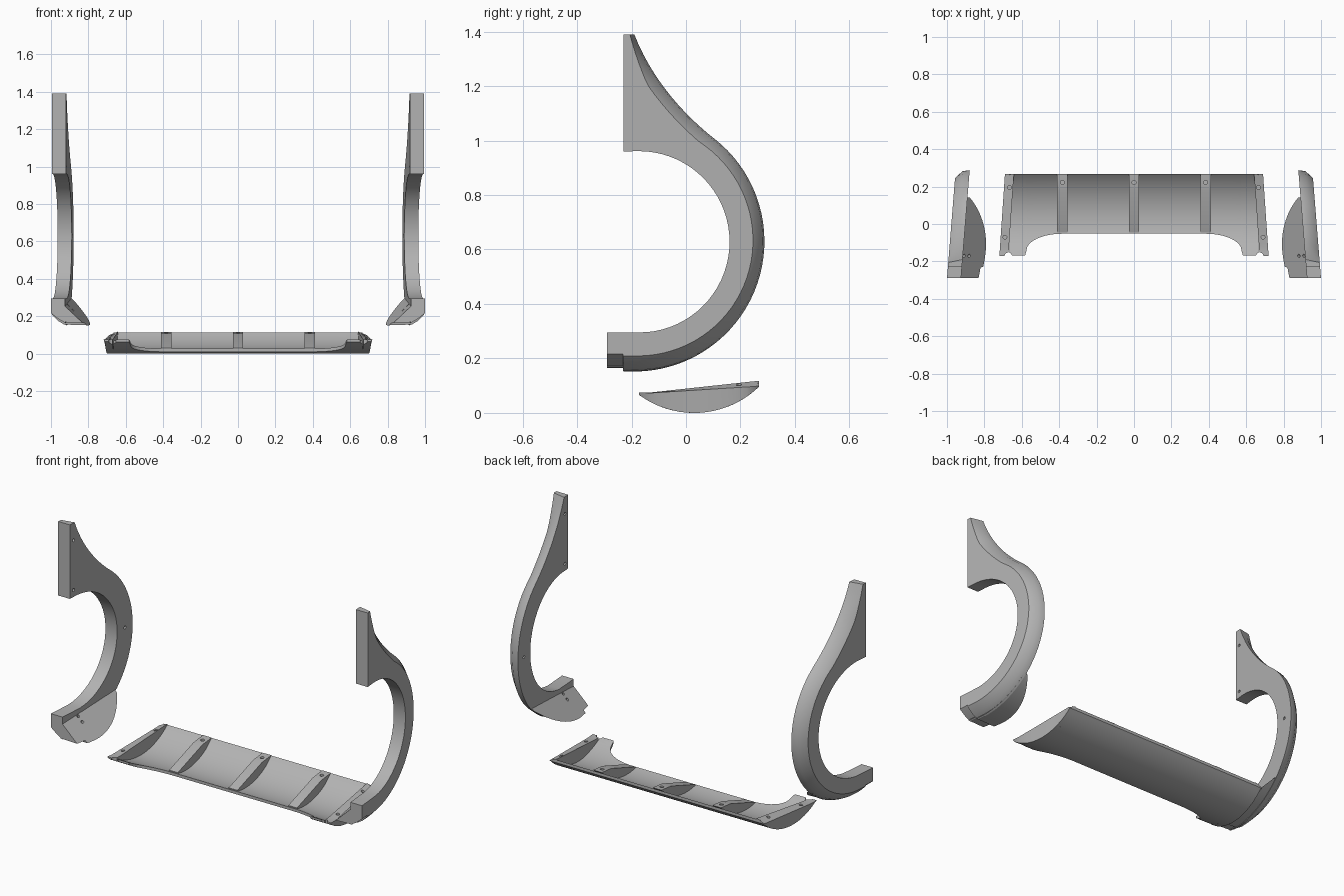
import bpy, bmesh, math
from mathutils import Vector

cube = bpy.data.objects.get("Cube")
if cube:
    bpy.data.objects.remove(cube)

grey = bpy.data.materials.new("plain_grey")
grey.use_nodes = True
grey.diffuse_color = (0.45, 0.45, 0.45, 1)
grey.node_tree.nodes["Principled BSDF"].inputs["Base Color"].default_value = (0.45, 0.45, 0.45, 1)


def finish(bm, name):
    bmesh.ops.recalc_face_normals(bm, faces=bm.faces)
    mesh = bpy.data.meshes.new(name)
    bm.to_mesh(mesh)
    bm.free()
    obj = bpy.data.objects.new(name, mesh)
    bpy.context.collection.objects.link(obj)
    mesh.materials.append(grey)
    return obj


def loft(name, rings):
    """Closed solid skinned over equal-length rings of points."""
    bm = bmesh.new()
    loops = [[bm.verts.new(p) for p in ring] for ring in rings]
    n = len(loops[0])
    for a, b in zip(loops, loops[1:]):
        for i in range(n):
            j = (i + 1) % n
            bm.faces.new((a[i], a[j], b[j], b[i]))
    bm.faces.new(loops[0])
    bm.faces.new(loops[-1])
    return finish(bm, name)


def drill(obj, holes):
    """Cut round holes: (centre, axis, radius, length)."""
    bm = bmesh.new()
    for centre, axis, radius, length in holes:
        rot = Vector(axis).to_track_quat('Z', 'Y').to_matrix().to_4x4()
        rot.translation = centre
        bmesh.ops.create_cone(bm, cap_ends=True, segments=14, radius1=radius,
                              radius2=radius, depth=length, matrix=rot)
    cutter = finish(bm, obj.name + "_cutter")
    mod = obj.modifiers.new("holes", 'BOOLEAN')
    mod.operation, mod.solver, mod.object = 'DIFFERENCE', 'EXACT', cutter
    bpy.context.view_layer.objects.active = obj
    bpy.ops.object.modifier_apply(modifier=mod.name)
    bpy.data.objects.remove(cutter)


def smooth(obj, angle):
    bpy.ops.object.select_all(action='DESELECT')
    obj.select_set(True)
    bpy.context.view_layer.objects.active = obj
    bpy.ops.object.shade_smooth_by_angle(angle=math.radians(angle))


# ---- Wheel arch flares ----
def inner_x(y):
    return 0.92 - 0.08 * (y + 0.23)


def polar(cy, cz, r, deg):
    a = math.radians(deg)
    return Vector((cy + r * math.cos(a), cz + r * math.sin(a)))


def flare_stations():
    """Pairs of (inner edge, outer edge) points in the side plane."""
    p0, p3 = Vector((-0.19, 1.39)), polar(-0.19, 0.63, 0.478, 52)
    p1, p2 = Vector((-0.12, 1.21)), Vector((0.01, 1.08))
    out = []
    for k in range(14):
        t = k / 14
        s = 1 - t
        o = p0 * s**3 + p1 * 3 * s * s * t + p2 * 3 * s * t * t + p3 * t**3
        out.append((Vector((-0.23, 1.39 - 0.43 * t)), o))
    for k in range(37):
        i = Vector((-0.23, 0.96)) if k == 0 else polar(-0.173, 0.628, 0.333, 90 - 5 * (k - 1))
        out.append((i, polar(-0.19, 0.63, 0.478, 52 - 142 * k / 36)))
    for y, z in ((-0.23, 0.152), (-0.232, 0.165), (-0.29, 0.165)):
        out.append((Vector((y, 0.295)), Vector((y, z))))
    return out


def build_flare(side, sx):
    rings = []
    stations = flare_stations()
    for k, (i, o) in enumerate(stations):
        d = o - i
        width = d.length
        d.normalize()
        low = max(0, (k - 35) / (len(stations) - 36))
        rim = o - d * (0.008 + 0.014 * low)
        bevel = o - d * min(0.06, 0.4 * width)
        section = ((i, 0), (o, 0), (rim, 0.038), (bevel, 0.075), (i, 0.075))
        rings.append([(sx * (inner_x(p.x) + t), p.x, p.y) for p, t in section])
    flare = loft(side + "_arch_flare", rings)
    drill(flare, [((sx * inner_x(y), y, z), (1, 0, 0), 0.009, 0.05)
                  for y, z in ((-0.2, 1.29), (-0.2, 1.0), (0.225, 0.63))])
    smooth(flare, 40)

    # sloping mounting flap along the foot of the flare
    rings = []
    ys = [-0.29, -0.232, -0.23] + [-0.21 + 0.352 * k / 20 for k in range(21)]
    for y in ys:
        x = inner_x(y)
        if y < -0.231:
            low = 0.165
        else:
            low = 0.63 - math.sqrt(0.478**2 - max(0, y + 0.19)**2)
        top = max(0.255 + 0.1 * (y + 0.28), low + 0.003)
        tip = x - (top - low) / 0.95
        rings.append([(sx * (x + 0.012), y, low + 0.004), (sx * tip, y, low),
                      (sx * x, y, top), (sx * (x + 0.012), y, top)])
    flap = loft(side + "_mounting_flap", rings)
    drill(flap, [((sx * x, -0.17, z), (-sx, 0, 1), 0.009, 0.04)
                 for x, z in ((0.91, 0.258), (0.883, 0.232))])
    smooth(flap, 30)


for side, sx in (("left", 1), ("right", -1)):
    build_flare(side, sx)

# ---- Lower panel ----
BACK = 0.268


def belly(y):
    return 0.343 - math.sqrt(0.343**2 - (y - 0.03)**2)


def top_line(y):
    return max(0.075, 0.118 - 0.108 * (BACK - y))


def front_edge(x):
    x = abs(x)
    if x < 0.385:
        return -0.052
    if x > 0.575:
        return -0.168
    u = min(1, (x - 0.385) / 0.19)
    return -0.052 - 0.09 * (1 - math.sqrt(1 - u * u))


half = [0, 0.2] + [0.385 + 0.19 * math.sin(k * math.pi / 20) for k in range(11)] + [0.582, 0.665]
rings = []
for x in [-h for h in reversed(half[1:])] + half:
    f = front_edge(x)
    ys = [f + (BACK - f) * k / 24 for k in range(25)]
    lower = [(x, y, belly(y)) for y in ys]
    upper = [(x, y, max(belly(y) + 0.003, min(belly(y) + 0.017, top_line(y)))) for y in reversed(ys)]
    rings.append(lower + upper)
panel = loft("lower_panel", rings)
drill(panel, [((s * 0.672, -0.172, 0.07), (0, 0, 1), 0.02, 0.1) for s in (-1, 1)])
smooth(panel, 30)

# cross ribs
for name, cx in (("right", -0.383), ("middle", 0), ("left", 0.383)):
    ys = [-0.045 + (BACK - 0.047) * k / 16 for k in range(17)]
    rings = []
    for x in (cx - 0.028, cx + 0.028):
        crest = [(x, 0.266, 0.116), (x, 0.18, 0.107), (x, -0.045, 0.031)]
        rings.append([(x, y, belly(y) + 0.004) for y in ys] + crest)
    rib = loft(name + "_cross_rib", rings)
    drill(rib, [((cx, 0.222, 0.11), (0, 0, 1), 0.011, 0.04)])
    smooth(rib, 20)

# solid end ribs with a slanted top
for name, sx in (("right", -1), ("left", 1)):
    ys = [-0.172 + (BACK + 0.172) * k / 20 for k in range(21)]
    rings = []
    for y in ys:
        x = 0.69 + 0.068 * (BACK - y)
        drop = 0.02 * (y + 0.172) / 0.44
        low = belly(y)
        high = max(top_line(y), low + 0.004)
        outer = max(high - drop, low + 0.003)
        rings.append([(sx * (x - 0.048), y, low), (sx * (x - 0.008), y, low),
                      (sx * x, y, outer), (sx * (x - 0.048), y, high)])
    block = loft(name + "_end_rib", rings)
    drill(block, [((sx * 0.666, 0.195, 0.105), (0, 0, 1), 0.01, 0.05),
                  ((sx * 0.69, -0.07, 0.08), (0, 0, 1), 0.01, 0.04),
                  ((sx * 0.672, -0.172, 0.07), (0, 0, 1), 0.02, 0.1)])
    smooth(block, 25)
